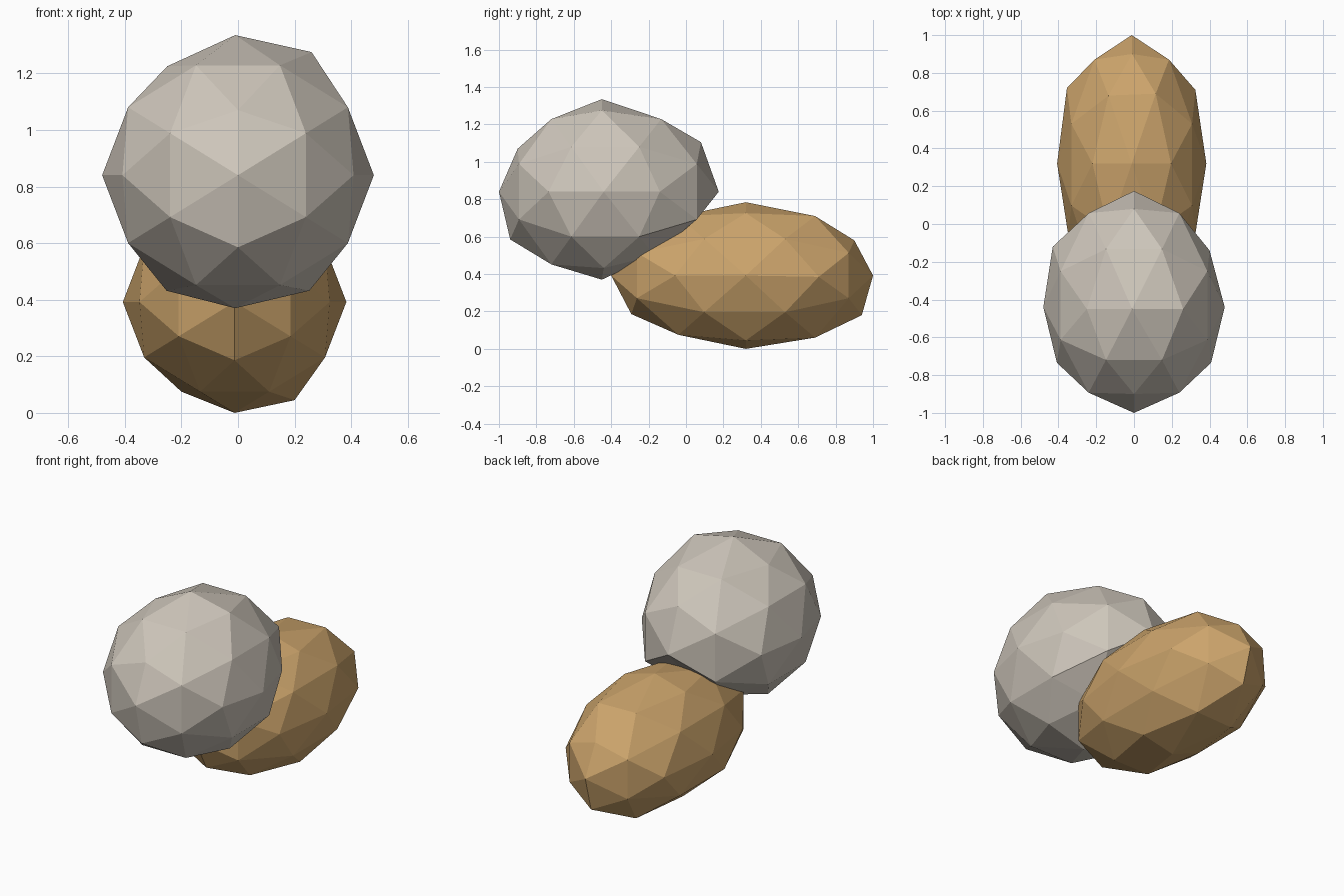
import bpy, bmesh
from mathutils import Vector

if "Cube" in bpy.data.objects:
    bpy.data.objects.remove(bpy.data.objects["Cube"])

PHI = (1 + 5 ** 0.5) / 2


def material(name, rgb):
    m = bpy.data.materials.new(name)
    m.diffuse_color = (*rgb, 1)
    m.use_nodes = True
    m.node_tree.nodes["Principled BSDF"].inputs["Base Color"].default_value = m.diffuse_color
    return m


def faceted_directions():
    # golden-ratio icosahedron, split once: 12 corners plus 30 edge midpoints
    base = []
    for a in (-1, 1):
        for b in (-PHI, PHI):
            base += [Vector((a, 0, b)), Vector((0, b, a)), Vector((b, a, 0))]
    mids = [(p + q) / 2 for i, p in enumerate(base) for q in base[i + 1:]
            if (p - q).length < 2.1]
    return [v.normalized() for v in base + mids]


def boulder(name, centre, half, front_half, mat, tweaks):
    bm = bmesh.new()
    for d in faceted_directions():
        bm.verts.new(d)
    bmesh.ops.convex_hull(bm, input=bm.verts[:])
    bmesh.ops.recalc_face_normals(bm, faces=bm.faces[:])
    # pick the irregular corners before stretching
    picked = [(min(bm.verts, key=lambda v: (v.co - Vector(d).normalized()).length),
               Vector(p)) for d, p in tweaks]
    for v in bm.verts:
        sy = front_half if v.co.y < 0 else half[1]
        v.co = Vector(centre) + Vector((v.co.x * half[0], v.co.y * sy, v.co.z * half[2]))
    for v, p in picked:
        v.co = p
    me = bpy.data.meshes.new(name)
    bm.to_mesh(me)
    bm.free()
    me.materials.append(mat)
    ob = bpy.data.objects.new(name, me)
    bpy.context.collection.objects.link(ob)
    return ob


grey = material("warm grey", (0.61, 0.56, 0.49))
tan = material("tan brown", (0.60, 0.37, 0.148))

# upper grey stone, slightly dented where it rests on the lower one
boulder("upper_stone", (0, -0.44, 0.84), (0.48, 0.615, 0.48), 0.56, grey, [
    ((0, 0, 1), (-0.01, -0.45, 1.335)),
    ((0, 0, -1), (-0.01, -0.45, 0.37)),
    ((1, 0, PHI), (0.26, -0.45, 1.275)),
    ((-1, 0, PHI), (-0.25, -0.45, 1.225)),
    ((0, PHI, 1), (0, 0.08, 1.105)),
    ((0, -PHI, -1), (0, -0.94, 0.585)),
    ((0, -PHI, 1), (0, -0.90, 1.07)),
    ((PHI, 1, 0), (0.40, -0.14, 0.84)),
    ((-PHI, 1, 0), (-0.43, -0.12, 0.84)),
    ((0, PHI, -1), (0, -0.02, 0.63)),
    ((0.309, 0.5, -0.809), (0.14, -0.17, 0.50)),
    ((-0.309, 0.5, -0.809), (-0.14, -0.17, 0.50)),
])

# lower brown stone
boulder("lower_stone", (-0.012, 0.32, 0.392), (0.395, 0.68, 0.392), 0.72, tan, [
    ((1, 0, -PHI), (0.20, 0.32, 0.045)),
    ((-1, 0, -PHI), (-0.20, 0.32, 0.075)),
    ((PHI, 1, 0), (0.325, 0.71, 0.385)),
    ((-PHI, 1, 0), (-0.355, 0.72, 0.385)),
    ((0, PHI, 1), (-0.01, 0.90, 0.58)),
    ((0, PHI, -1), (-0.01, 0.94, 0.18)),
    ((0.309, 0.5, 0.809), (0.115, 0.69, 0.71)),
    ((-0.309, 0.5, 0.809), (-0.135, 0.68, 0.71)),
    ((0.309, 0.5, -0.809), (0.115, 0.69, 0.06)),
    ((-0.309, 0.5, -0.809), (-0.135, 0.68, 0.06)),
])
